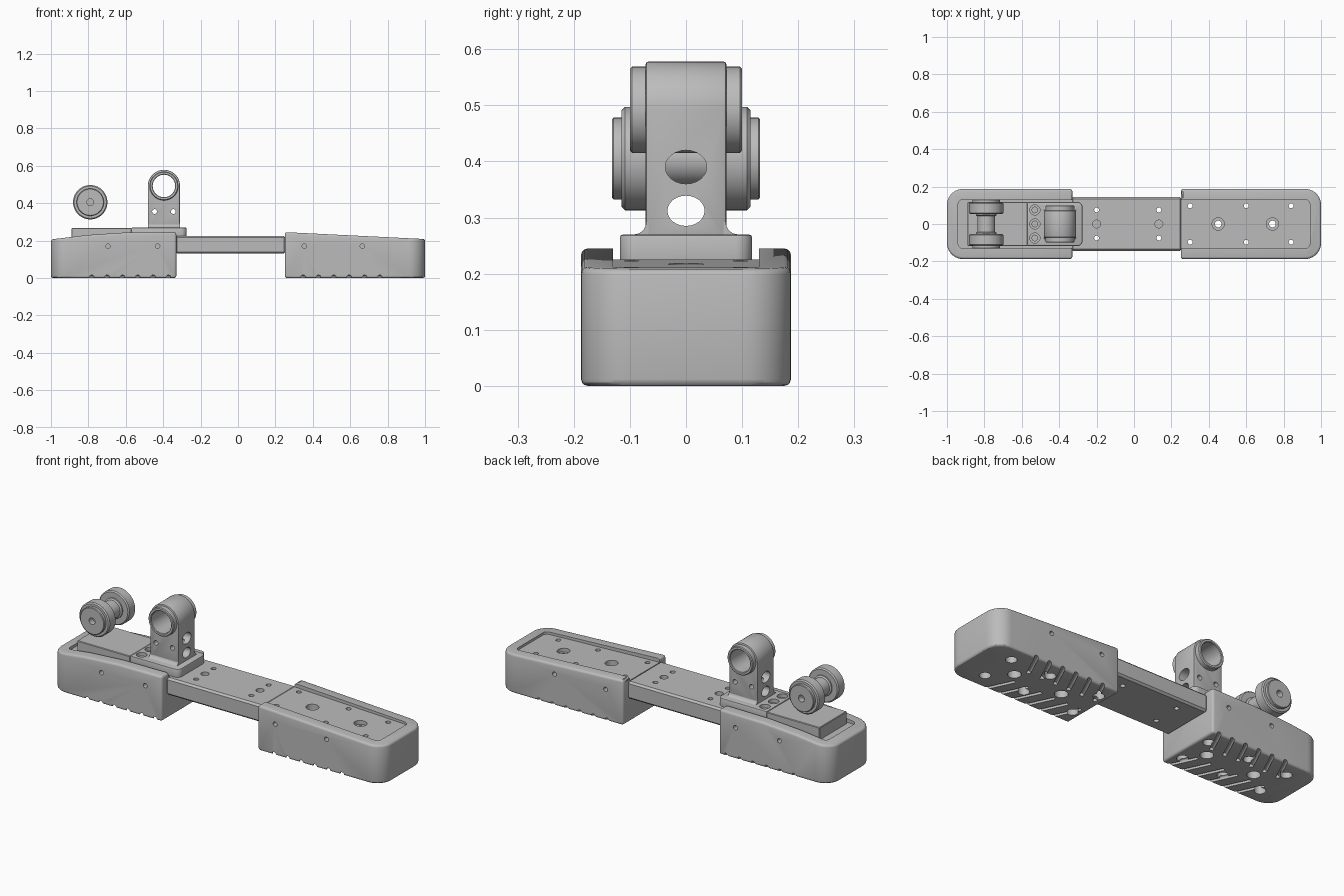
import bpy, bmesh, math
from mathutils import Vector

old = bpy.data.objects.get("Cube")
if old:
    bpy.data.objects.remove(old, do_unlink=True)

grey = bpy.data.materials.new("plain_grey")
grey.use_nodes = True
colour = (0.5, 0.5, 0.5, 1)
grey.diffuse_color = colour
grey.node_tree.nodes["Principled BSDF"].inputs["Base Color"].default_value = colour
parts = []


def make(name, bm, part=True):
    bmesh.ops.recalc_face_normals(bm, faces=bm.faces)
    mesh = bpy.data.meshes.new(name)
    bm.to_mesh(mesh)
    bm.free()
    mesh.materials.append(grey)
    ob = bpy.data.objects.new(name, mesh)
    bpy.context.collection.objects.link(ob)
    if part:
        parts.append(ob)
    return ob


def activate(ob):
    bpy.ops.object.select_all(action='DESELECT')
    ob.select_set(True)
    bpy.context.view_layer.objects.active = ob


def prism(name, pts, axis, half, round_x=None, radius=0, part=True):
    """Extrude a profile along x or y; round upright edges at x = round_x."""
    bm = bmesh.new()
    place = {'y': lambda a, b, t: (a, t, b), 'x': lambda a, b, t: (t, a, b)}[axis]
    lo, hi = half if isinstance(half, tuple) else (-half, half)
    face = bm.faces.new([bm.verts.new(place(a, b, lo)) for a, b in pts])
    geom = bmesh.ops.extrude_face_region(bm, geom=[face])["geom"]
    shift = Vector(place(0, 0, hi - lo))
    bmesh.ops.translate(bm, vec=shift, verts=[g for g in geom if isinstance(g, bmesh.types.BMVert)])
    if round_x is not None:
        edges = [e for e in bm.edges
                 if all(abs(v.co.x - round_x) < 1e-4 for v in e.verts)
                 and abs(e.verts[0].co.y - e.verts[1].co.y) < 1e-4]
        bmesh.ops.bevel(bm, geom=edges, offset=radius, segments=10, profile=0.5, affect='EDGES')
    return make(name, bm, part)


def box(name, x0, x1, y, z0, z1, **kw):
    return prism(name, [(x0, z0), (x1, z0), (x1, z1), (x0, z1)], 'y', y, **kw)


def soften(ob, width, segments=3):
    mod = ob.modifiers.new("soften", 'BEVEL')
    mod.width, mod.segments = width, segments
    mod.limit_method, mod.angle_limit = 'ANGLE', math.radians(40)
    activate(ob)
    bpy.ops.object.modifier_apply(modifier=mod.name)


def cut(ob, cutter):
    cutter.hide_render = True
    mod = ob.modifiers.new("cut", 'BOOLEAN')
    mod.operation, mod.solver, mod.object = 'DIFFERENCE', 'EXACT', cutter
    activate(ob)
    bpy.ops.object.modifier_apply(modifier=mod.name)
    bpy.data.objects.remove(cutter, do_unlink=True)


def drill(ob, p, q, r, stretch=1, sides=24):
    """Cut a round hole from p to q; stretch widens it along y."""
    p, q = Vector(p), Vector(q)
    bm = bmesh.new()
    bmesh.ops.create_cone(bm, cap_ends=True, segments=sides, radius1=r, radius2=r, depth=(q - p).length)
    bmesh.ops.rotate(bm, cent=(0, 0, 0), verts=bm.verts,
                     matrix=Vector((0, 0, 1)).rotation_difference(q - p).to_matrix())
    bmesh.ops.scale(bm, vec=(1, stretch, 1), verts=bm.verts)
    bmesh.ops.translate(bm, vec=(p + q) / 2, verts=bm.verts)
    cut(ob, make("cutter", bm, part=False))


def lathe(name, pts, x, z):
    """Spin (radius, y) points about an axis parallel to y."""
    bm = bmesh.new()
    vs = [bm.verts.new((x + r, y, z)) for r, y in pts]
    edges = [bm.edges.new(pair) for pair in zip(vs, vs[1:])]
    bmesh.ops.spin(bm, geom=vs + edges, cent=(x, 0, z), axis=(0, 1, 0),
                   angle=math.tau, steps=56, use_duplicate=False)
    bmesh.ops.remove_doubles(bm, verts=bm.verts, dist=1e-5)
    return make(name, bm)


def arc(cx, cz, r, a0, a1, n=24):
    angles = [math.radians(a0 + (a1 - a0) * i / n) for i in range(n + 1)]
    return [(cx + r * math.cos(a), cz + r * math.sin(a)) for a in angles]


# End pads: sloped blocks with a shallow pocket, open towards the middle
def pad(name, inner, outer, top, big_holes, small_holes, side_holes, first_groove):
    s = 1 if outer > 0 else -1
    ob = prism(name, [(inner, 0), (outer, 0)] + top, 'y', 0.187, outer, 0.085)
    soften(ob, 0.012)
    end = outer - s * 0.06
    cut(ob, prism("pocket", [(inner - s * 0.1, 0.225), (inner, 0.225), (end, 0.198),
                             (end, 0.4), (inner - s * 0.1, 0.4)],
                  'y', 0.13, end, 0.025, part=False))
    for x in big_holes:
        drill(ob, (x, 0, -0.1), (x, 0, 0.4), 0.018)
        drill(ob, (x, 0, 0.185), (x, 0, 0.4), 0.033)
        drill(ob, (x, 0, -0.1), (x, 0, 0.06), 0.033)
    for y in (-1, 1):
        for x in small_holes:
            drill(ob, (x, y * 0.097, -0.1), (x, y * 0.097, 0.4), 0.013)
            drill(ob, (x, y * 0.097, -0.1), (x, y * 0.097, 0.06), 0.028)
        for x in side_holes:
            drill(ob, (x, y * 0.15, 0.17), (x, y * 0.25, 0.17), 0.012)
        # Slanted drain grooves underneath
        for i in range(6):
            x = first_groove + i * 0.082
            drill(ob, (x + 0.01, y * 0.21, 0.005), (x - 0.065, y * 0.05, 0.005), 0.011, sides=16)
    return ob


pad("left_pad", 0.25, 1, [(1, 0.208), (0.25, 0.245)],
    (0.45, 0.74), (0.3, 0.6, 0.84), (0.355, 0.665), 0.35)
pad("right_pad", -0.33, -1, [(-1, 0.206), (-0.8, 0.23), (-0.6, 0.243), (-0.33, 0.245)],
    (-0.45, -0.74), (-0.38, -0.63, -0.86), (-0.695, -0.43), -0.78)

# Connecting beam
beam = box("beam", -0.335, 0.255, 0.145, 0.13, 0.225)
soften(beam, 0.01, 1)
for x in (-0.2, 0.133):
    drill(beam, (x, 0, 0.15), (x, 0, 0.3), 0.021)
    for y in (-0.075, 0.075):
        drill(beam, (x, y, 0), (x, y, 0.3), 0.013)

# Flat mounting plate and bracket foot
plate = box("mounting_plate", -0.89, -0.57, 0.118, 0.19, 0.267)
soften(plate, 0.003, 1)
foot = box("bracket_foot", -0.57, -0.275, 0.118, 0.205, 0.27, round_x=-0.275, radius=0.03)
soften(foot, 0.006, 2)
for y in (-0.075, 0, 0.075):
    drill(foot, (-0.53, y, 0.25), (-0.53, y, 0.3), 0.027)
    drill(foot, (-0.53, y, 0.215), (-0.53, y, 0.3), 0.015)

# Upright bracket with a rounded head and a cross bore
bx, bz, br = -0.396, 0.492, 0.086
column = prism("bracket_column", [(bx - br, 0.26), (bx + br, 0.26)] + arc(bx, bz, br, 0, 180), 'y', 0.072)
soften(column, 0.005, 2)
drill(column, (bx, -0.2, bz), (bx, 0.2, bz), 0.065, sides=48)
for z, r in ((0.39, 0.03), (0.312, 0.027)):
    drill(column, (bx - 0.2, 0, z), (bx + 0.2, 0, z), r, stretch=1.23)
for x in (bx - 0.05, bx + 0.05):
    drill(column, (x, -0.2, 0.355), (x, 0.2, 0.355), 0.013)

# Curved fillets where the column meets the foot
for name, s in (("front_fillet", -1), ("back_fillet", 1)):
    curve = [(s * y, z) for y, z in arc(0.093, 0.292, 0.022, 180, 270, 8)]
    prism(name, curve + [(s * 0.065, 0.268), (s * 0.065, 0.292)], 'x', (bx - br, bx + br))

# Bushing lining the bore
half = [(0.06, 0), (0.06, 0.097), (0.063, 0.1), (0.073, 0.1), (0.077, 0.096), (0.077, 0)]
ring = half + [(r, -y) for r, y in reversed(half)]
lathe("bushing", ring, bx, bz)

# Spool-shaped double roller
half = [(0, 0.1), (0.018, 0.1), (0.018, 0.132), (0.07, 0.132), (0.073, 0.129), (0.073, 0.115),
        (0.086, 0.115), (0.092, 0.109), (0.092, 0.06), (0.086, 0.054), (0.056, 0.054),
        (0.056, 0.047), (0.048, 0.042)]
lathe("double_roller", half + [(r, -y) for r, y in reversed(half)], -0.79, 0.405)

# Smooth curved faces, keep crisp edges
for ob in parts:
    activate(ob)
    bpy.ops.object.shade_smooth_by_angle(angle=math.radians(30))
